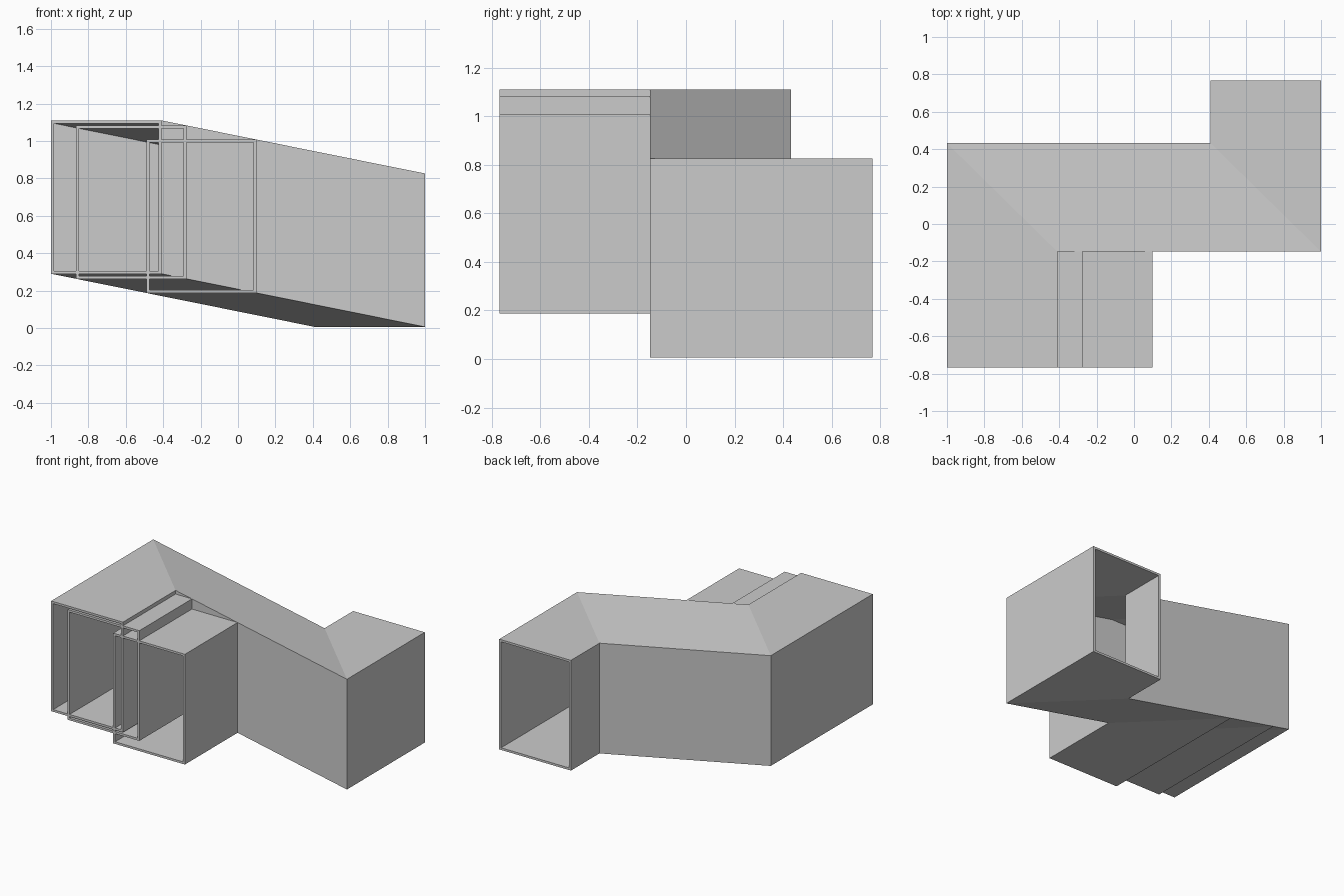
import bpy
import bmesh

if "Cube" in bpy.data.objects:
    bpy.data.objects.remove(bpy.data.objects["Cube"], do_unlink=True)

WALL = 0.016       # sheet thickness
WIDTH = 0.59       # duct width
HEIGHT = 0.82      # duct height
FRONT, BACK = -0.767, 0.767
NEAR, FAR = -0.148, 0.432    # front and back walls of the sloping run
LEFT, RIGHT = -1.0, 0.41     # outer left edges of the two straight ends
TOP_FLOOR, LOW_FLOOR = 0.29, 0.006

grey = bpy.data.materials.new("light grey")
grey.use_nodes = True
grey.diffuse_color = (0.6, 0.6, 0.6, 1)
grey.node_tree.nodes["Principled BSDF"].inputs["Base Color"].default_value = (0.6, 0.6, 0.6, 1)


def floor_at(x):
    """Floor height of the sloping run for a duct whose left edge is x."""
    return TOP_FLOOR + (LOW_FLOOR - TOP_FLOOR) * (x - LEFT) / (RIGHT - LEFT)


def section(bm, x, y_left, y_right, mitred, inset):
    """Four corners of one rectangular cross-section, square or mitred."""
    z = floor_at(x)
    dy = inset if mitred else 0
    xl, xr = x + inset, x + WIDTH - inset
    yl, yr = y_left - dy, y_right + dy
    lo, hi = z + inset, z + HEIGHT - inset
    return [bm.verts.new(c) for c in
            ((xl, yl, lo), (xr, yr, lo), (xr, yr, hi), (xl, yl, hi))]


def bridge(bm, a, b):
    for i in range(4):
        j = (i + 1) % 4
        bm.faces.new((a[i], a[j], b[j], b[i]))


def duct(name, stations):
    """Hollow rectangular duct swept through the stations, open at both ends."""
    bm = bmesh.new()
    outer = [section(bm, *s, 0) for s in stations]
    inner = [section(bm, *s, WALL) for s in stations]
    for skin in (outer, inner):
        for a, b in zip(skin, skin[1:]):
            bridge(bm, a, b)
    bridge(bm, outer[0], inner[0])
    bridge(bm, outer[-1], inner[-1])
    bmesh.ops.recalc_face_normals(bm, faces=bm.faces)
    mesh = bpy.data.meshes.new(name)
    bm.to_mesh(mesh)
    bm.free()
    mesh.materials.append(grey)
    obj = bpy.data.objects.new(name, mesh)
    bpy.context.collection.objects.link(obj)
    return obj


def inlet(x):
    """Straight front end running back to its mitre line."""
    return [(x, FRONT, FRONT, False), (x, FAR, NEAR, True)]


# Main duct: front inlet, sloping cross run, rear outlet
duct("main_duct", inlet(LEFT) + [(RIGHT, FAR, NEAR, True), (RIGHT, BACK, BACK, False)])

# Overlapping branch inlets that join the sloping run further down
for name, x in (("middle_branch_duct", -0.865), ("lower_branch_duct", -0.49)):
    duct(name, inlet(x))
